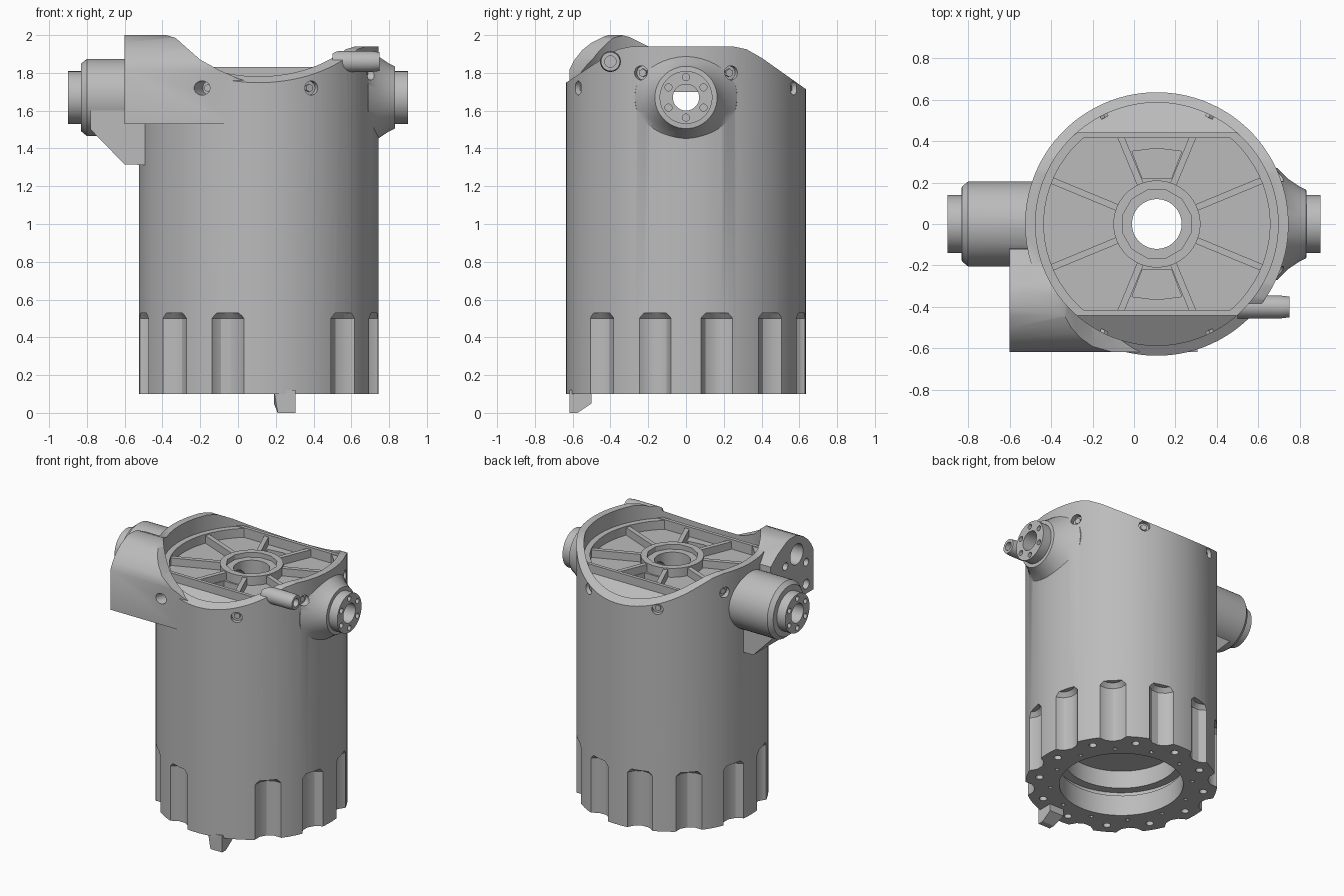
import bpy
import math
from mathutils import Matrix, Vector

if "Cube" in bpy.data.objects:
    bpy.data.objects.remove(bpy.data.objects["Cube"])

CX, R = 0.11, 0.635          # body axis and radius
AXLE = 1.67                  # height of the side bosses

metal = bpy.data.materials.new("cast grey metal")
metal.use_nodes = True
GREY = (0.5, 0.5, 0.5, 1)
metal.diffuse_color = GREY
metal.node_tree.nodes["Principled BSDF"].inputs["Base Color"].default_value = GREY


def make(name, verts, faces):
    mesh = bpy.data.meshes.new(name)
    mesh.from_pydata(verts, [], faces)
    ob = bpy.data.objects.new(name, mesh)
    bpy.context.collection.objects.link(ob)
    mesh.materials.append(metal)
    return ob


def lathe(name, profile, start, direction, sides=32):
    """Solid of revolution: profile lists (distance along axis, radius)."""
    turn = Vector(direction).to_track_quat('Z', 'Y').to_matrix()
    verts, faces = [], []
    for d, r in profile:
        for i in range(sides):
            a = math.tau * (i + 0.5) / sides
            verts.append(Vector(start) + turn @ Vector((r * math.cos(a), r * math.sin(a), d)))
    for k in range(len(profile) - 1):
        for i in range(sides):
            j = (i + 1) % sides
            faces.append((k * sides + i, k * sides + j, (k + 1) * sides + j, (k + 1) * sides + i))
    last = (len(profile) - 1) * sides
    faces.append(tuple(reversed(range(sides))))
    faces.append(tuple(range(last, last + sides)))
    return make(name, verts, faces)


def rod(name, start, direction, length, r, sides=24):
    return lathe(name, [(0, r), (length, r)], start, direction, sides)


def prism(name, outline, axis, lo, hi):
    """Extrude an outline along x (outline in y,z), y (x,z) or z (x,y)."""
    def place(p, t):
        return {'x': (t, p[0], p[1]), 'y': (p[0], t, p[1]), 'z': (p[0], p[1], t)}[axis]
    n = len(outline)
    verts = [place(p, lo) for p in outline] + [place(p, hi) for p in outline]
    faces = [(i, (i + 1) % n, n + (i + 1) % n, n + i) for i in range(n)]
    faces += [tuple(reversed(range(n))), tuple(range(n, 2 * n))]
    ob = make(name, verts, faces)
    import bmesh
    bm = bmesh.new()
    bm.from_mesh(ob.data)
    bmesh.ops.recalc_face_normals(bm, faces=bm.faces)
    bm.to_mesh(ob.data)
    bm.free()
    return ob


def combine(target, op, *tools):
    for tool in tools:
        mod = target.modifiers.new("bool", 'BOOLEAN')
        mod.operation, mod.object, mod.solver = op, tool, 'EXACT'
        with bpy.context.temp_override(object=target, active_object=target):
            bpy.ops.object.modifier_apply(modifier=mod.name)
        bpy.data.objects.remove(tool)
    return target


def polar(deg, r, z):
    a = math.radians(deg)
    return Vector((CX + r * math.cos(a), r * math.sin(a), z))


def outward(deg):
    return Vector((math.cos(math.radians(deg)), math.sin(math.radians(deg)), 0))


UP = (0, 0, 1)

# Barrel with its top trimmed by slopes at front and back
body = rod("barrel", (CX, 0, 0.1), UP, 1.9, R, 96)
rim = [(-0.8, 0), (-0.8, 1.64), (-0.64, 1.745), (-0.42, 1.89), (-0.36, 1.925), (-0.29, 1.94),
       (0.25, 1.94), (0.32, 1.925), (0.4, 1.88), (0.64, 1.71), (0.8, 1.6), (0.8, 0)]
combine(body, 'INTERSECT', prism("rim_trim", rim, 'x', -1, 1))

# Humped side housing, the overlap of a front and a side outline
housing = prism("housing", [(-0.6, 1.53), (0.03, 1.53), (0.1, 1.74), (0.0, 1.77), (-0.1, 1.815),
                            (-0.2, 1.87), (-0.28, 1.94), (-0.33, 1.985), (-0.38, 2.0), (-0.6, 2.0)],
                'y', -0.9, 0.5)
hump = [(-0.616, 1.4), (-0.616, 1.82), (-0.59, 1.87), (-0.55, 1.92), (-0.5, 1.96), (-0.44, 1.99),
        (-0.38, 2.01), (-0.3, 1.99), (-0.2, 1.94), (-0.12, 1.88), (-0.1, 1.4)]
combine(housing, 'INTERSECT', prism("hump", hump, 'x', -0.8, 0.3))
fin = prism("fin", [(-0.35, 1.31), (-0.6, 1.315), (-0.78, 1.5), (-0.78, 1.6), (-0.35, 1.6)],
            'y', -0.2, 0.08)

# Side bosses with flanged ends
left_boss = lathe("wide_boss", [(0, 0.205), (0.4, 0.205), (0.43, 0.18), (0.432, 0.14), (0.5, 0.14)],
                  (-0.4, 0, AXLE), (-1, 0, 0), 40)
right_boss = lathe("short_boss", [(0, 0.3), (0.19, 0.27), (0.24, 0.22), (0.3, 0.18), (0.33, 0.165),
                                  (0.332, 0.14), (0.4, 0.14)], (0.5, 0, AXLE), (1, 0, 0), 40)
pipe = lathe("pipe", [(0, 0.055), (0.21, 0.055), (0.25, 0.05)], (0.5, -0.4, 1.86), (1, 0, 0))
combine(body, 'UNION', housing, fin, left_boss, right_boss, pipe)

# Upper bowl and stepped lower cavity
combine(body, 'DIFFERENCE',
        rod("bowl", (CX, 0, 1.62), UP, 0.6, 0.585, 96),
        lathe("cavity", [(0, 0.41), (0.2, 0.41), (0.201, 0.44), (0.24, 0.44), (0.241, 0.38),
                         (0.37, 0.38)], (CX, 0, 0.05), UP, 64),
        rod("shaft", (CX, 0, 0), UP, 1.8, 0.12, 40),
        rod("axle", (-1, 0, AXLE), (1, 0, 0), 2, 0.07),
        rod("pipe_bore", (0.62, -0.4, 1.86), (1, 0, 0), 0.3, 0.03))

# Grip recesses round the foot, left out above the lug
for k in range(12):
    deg = 15 + 30 * k
    if deg != 285:
        p = polar(deg, 0.675, 0.05)
        combine(body, 'DIFFERENCE',
                lathe("recess", [(0, 0.1), (0.45, 0.1), (0.48, 0.075)], p, UP, 12))
    combine(body, 'DIFFERENCE',
            rod("foot_hole", polar(deg + 15, 0.55, 0.05), UP, 0.12, 0.026, 12),
            rod("foot_pin_hole", polar(deg, 0.47, 0.05), UP, 0.1, 0.015, 8))

# Screw holes round the rim
SCREWS = [(22, 1.8), (64, 1.72), (116, 1.72), (158, 1.8), (-22, 1.8), (-64, 1.72), (-116, 1.72)]
for deg, z in SCREWS:
    combine(body, 'DIFFERENCE',
            rod("screw_hole", polar(deg, 0.6, z), outward(deg), 0.3, 0.038, 16))
    rod("screw", polar(deg, 0.57, z), outward(deg), 0.045, 0.022, 6)

# Bolt circles on both flanges and openings in the housing end
for side in (-1, 1):
    for k in range(6):
        a = math.radians(90 + 60 * k)
        start = (side * 0.86, 0.107 * math.cos(a), AXLE + 0.107 * math.sin(a))
        combine(body, 'DIFFERENCE', rod("bolt_hole", start, (side, 0, 0), 0.2, 0.019, 12))
for y, z, r in [(-0.42, 1.86, 0.075), (-0.53, 1.6, 0.035), (-0.29, 1.82, 0.028), (-0.53, 1.76, 0.028)]:
    combine(body, 'DIFFERENCE', rod("end_hole", (-0.48, y, z), (-1, 0, 0), 0.2, r, 20))

# Deck with two cross walls and sloping aprons
half = [(0.62, 1.6), (0.6, 1.66), (0.44, 1.77), (0.44, 1.83), (0.415, 1.83), (0.415, 1.76)]
deck = prism("deck", half + [(-y, z) for y, z in reversed(half)], 'x', -1, 1)
combine(deck, 'INTERSECT', rod("deck_round", (CX, 0, 1.5), UP, 0.5, 0.6, 96))
for s in (-1, 1):
    window = [(CX - 0.12, s * 0.35), (CX - 0.07, s * 0.22), (CX + 0.07, s * 0.22),
              (CX + 0.12, s * 0.35), (CX, s * 0.365)]
    combine(deck, 'DIFFERENCE', prism("window", window, 'z', 1.66, 1.9))
hub = rod("hub", (CX, 0, 1.65), UP, 0.175, 0.21, 40)
combine(hub, 'DIFFERENCE', rod("hub_dish", (CX, 0, 1.79), UP, 0.2, 0.17, 12))
combine(deck, 'UNION', hub)
combine(deck, 'DIFFERENCE', rod("shaft", (CX, 0, 1), UP, 1, 0.12, 40),
        rod("axle", (-1, 0, AXLE), (1, 0, 0), 2, 0.07))

# Eight radial ribs
for k in range(8):
    deg = 22.5 + 45 * k
    reach = 0.455 if k % 4 in (1, 2) else 0.57
    rib = prism("rib", [(0.19, -0.016), (reach, -0.016), (reach, 0.016), (0.19, 0.016)],
                'z', 1.7, 1.815)
    rib.data.transform(Matrix.Translation((CX, 0, 0)) @ Matrix.Rotation(math.radians(deg), 4, 'Z'))

# Ledge between deck and rim, kept only at the sides
ledge = rod("ledge", (CX, 0, 1.7), UP, 0.125, 0.6, 96)
combine(ledge, 'DIFFERENCE', rod("ledge_inner", (CX, 0, 1.6), UP, 0.4, 0.545, 64))
combine(ledge, 'INTERSECT',
        prism("ledge_span", [(-1, -0.42), (1, -0.42), (1, 0.42), (-1, 0.42)], 'z', 1.6, 2))

# Locating lug under the foot
lug = prism("lug", [(-0.618, 0), (-0.575, 0), (-0.5, 0.05), (-0.5, 0.12), (-0.618, 0.12)],
            'x', 0.19, 0.305)
for v in lug.data.vertices:
    if v.co.z < 0.04 and v.co.x < 0.2:
        v.co.x += 0.02

# Smooth curved surfaces, keep machined edges crisp
for ob in bpy.context.scene.objects:
    ob.select_set(ob.type == 'MESH')
bpy.context.view_layer.objects.active = body
bpy.ops.object.shade_smooth_by_angle(angle=math.radians(30))
